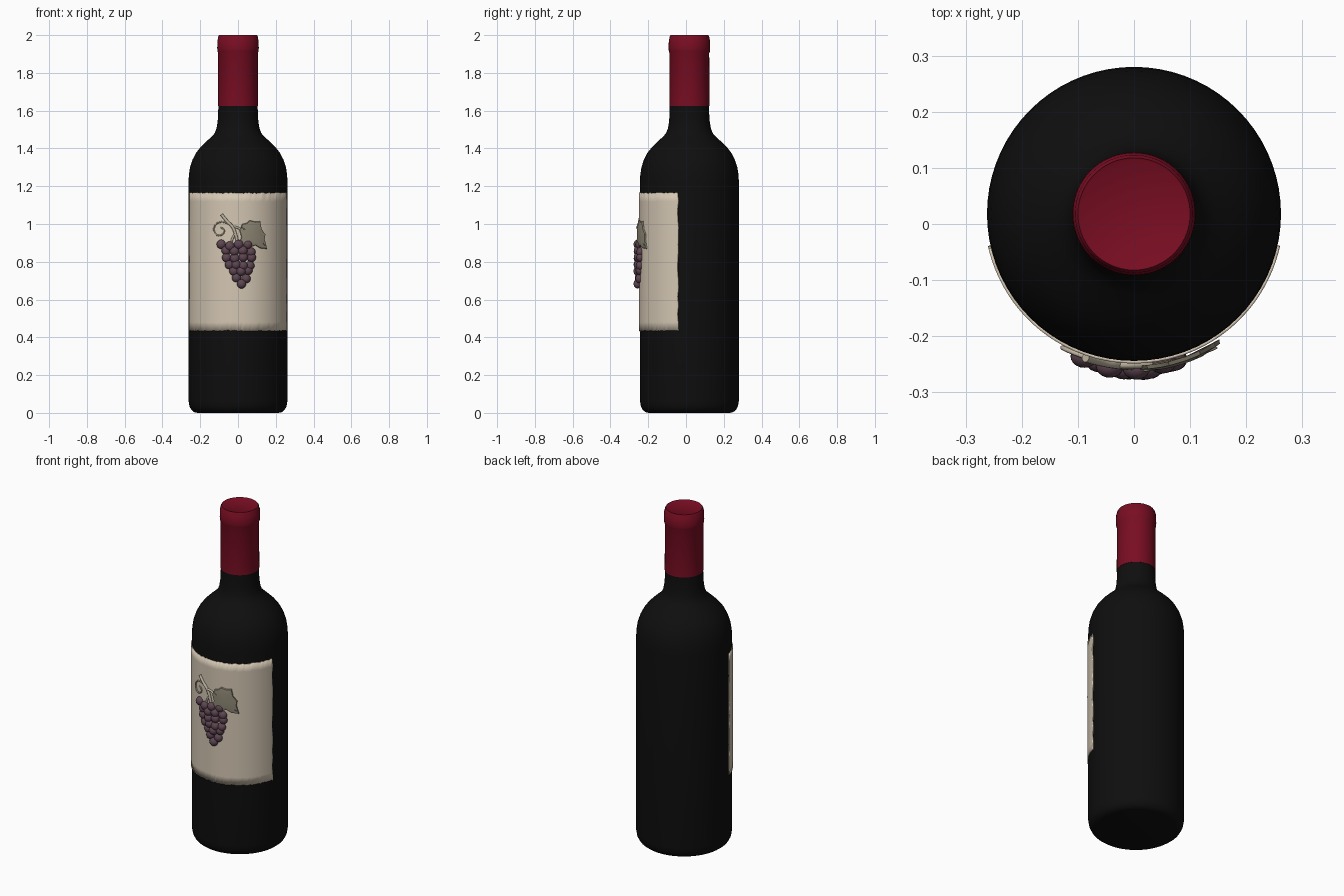
import bpy, bmesh, math, random
from mathutils import Vector

if "Cube" in bpy.data.objects:
    bpy.data.objects.remove(bpy.data.objects["Cube"])
random.seed(4)
CY = 0.018      # bottle axis
LABEL_R = 0.2665


def material(name, rgb):
    m = bpy.data.materials.new(name)
    m.diffuse_color = (*rgb, 1)
    m.use_nodes = True
    m.node_tree.nodes["Principled BSDF"].inputs["Base Color"].default_value = m.diffuse_color
    return m


GLASS = material("black glass", (0.0045, 0.0045, 0.0045))
FOIL = material("crimson foil", (0.19, 0.004, 0.016))
PAPER = material("cream paper", (0.66, 0.57, 0.45))
GRAPE = material("dusky purple", (0.115, 0.062, 0.085))
LEAF = material("olive grey", (0.27, 0.24, 0.175))
STEM = material("pale stem", (0.50, 0.44, 0.34))


def finish(bm, name, mat, angle=40):
    bmesh.ops.recalc_face_normals(bm, faces=bm.faces)
    me = bpy.data.meshes.new(name)
    bm.to_mesh(me)
    bm.free()
    ob = bpy.data.objects.new(name, me)
    bpy.context.collection.objects.link(ob)
    me.materials.append(mat)
    bpy.ops.object.select_all(action='DESELECT')
    ob.select_set(True)
    bpy.context.view_layer.objects.active = ob
    bpy.ops.object.shade_smooth_by_angle(angle=math.radians(angle))
    return ob


def lathe(name, profile, mat, n=72):
    bm = bmesh.new()
    rings = [[bm.verts.new((r * math.cos(2 * math.pi * i / n),
                            CY + r * math.sin(2 * math.pi * i / n), z))
              for i in range(n)] for r, z in profile]
    for a, b in zip(rings, rings[1:]):
        for i in range(n):
            j = (i + 1) % n
            bm.faces.new((a[i], a[j], b[j], b[i]))
    bm.faces.new(rings[0][::-1])
    bm.faces.new(rings[-1])
    return finish(bm, name, mat)


def on_label(x, z, lift=0.0):
    """Point in front of the curved label at front-view position x, z."""
    a = math.asin(x / LABEL_R)
    r = LABEL_R + lift
    return Vector((r * math.sin(a), CY - r * math.cos(a), z))


# Glass bottle
lathe("bottle", [(0.215, 0), (0.232, 0.004), (0.247, 0.016), (0.257, 0.035), (0.262, 0.065),
                 (0.262, 1.22), (0.260, 1.26), (0.254, 1.30), (0.241, 1.34), (0.223, 1.375),
                 (0.200, 1.405), (0.170, 1.435), (0.142, 1.46), (0.124, 1.48), (0.114, 1.505),
                 (0.108, 1.54), (0.105, 1.58), (0.104, 1.64)], GLASS)

# Foil capsule with lip ring
lathe("foil_capsule", [(0.102, 1.625), (0.106, 1.625), (0.105, 1.905), (0.109, 1.915),
                       (0.110, 1.93), (0.109, 1.975), (0.106, 1.98), (0.105, 1.992),
                       (0.100, 2.0), (0.097, 1.998)], FOIL)

# Wrapped paper label with slightly worn edges
bm = bmesh.new()
cols, rows, span = 72, 16, math.radians(77)
grid = []
for i in range(cols + 1):
    lo, hi = 0.435 + random.uniform(-.003, .003), 1.165 + random.uniform(-.003, .003)
    col = []
    for j in range(rows + 1):
        a = -span + 2 * span * i / cols
        if i in (0, cols):
            a += random.uniform(-.012, .012)
        col.append(bm.verts.new((LABEL_R * math.sin(a), CY - LABEL_R * math.cos(a),
                                 lo + (hi - lo) * j / rows)))
    grid.append(col)
for i in range(cols):
    for j in range(rows):
        bm.faces.new((grid[i][j], grid[i + 1][j], grid[i + 1][j + 1], grid[i][j + 1]))
label = finish(bm, "label", PAPER)
mod = label.modifiers.new("thickness", 'SOLIDIFY')
mod.thickness = 0.006

# Grape bunch: rows of (height, first x, last x, count)
bm = bmesh.new()
for z, x0, x1, n in [(0.888, -0.088, 0.05, 4), (0.855, -0.062, 0.068, 4), (0.82, -0.06, 0.07, 4),
                     (0.785, -0.045, 0.062, 4), (0.75, -0.022, 0.052, 3), (0.715, -0.008, 0.042, 2),
                     (0.685, 0.018, 0.018, 1)]:
    for k in range(n):
        t = k / (n - 1) if n > 1 else 0.5
        x = x0 + (x1 - x0) * t
        lift = 0.002 + 0.007 * math.sin(math.pi * t)
        res = bmesh.ops.create_uvsphere(bm, u_segments=20, v_segments=12, radius=0.0245)
        c = on_label(x, z + random.uniform(-.006, .006), lift)
        for v in res["verts"]:
            v.co = Vector((v.co.x, v.co.y * 0.85, v.co.z)) + c
finish(bm, "grapes", GRAPE, 60)

# Vine leaf: jagged outline, raised along the middle
outline = [(0.0, 0.887), (0.018, 0.93), (0.008, 0.965), (0.022, 1.0), (0.045, 1.005), (0.06, 1.02),
           (0.09, 1.012), (0.115, 1.015), (0.122, 0.975), (0.142, 0.945), (0.138, 0.92),
           (0.15, 0.868), (0.115, 0.872), (0.09, 0.888), (0.06, 0.875), (0.03, 0.885)]
bm = bmesh.new()
mid = Vector((0.075, 0.94))
rings = []
for s, lift in [(1, 0.004), (0.96, 0.011), (0.55, 0.015)]:
    rings.append([bm.verts.new(on_label(*(mid + (Vector(p) - mid) * s), lift)) for p in outline])
tip = bm.verts.new(on_label(mid.x, mid.y, 0.013))
n = len(outline)
for i in range(n):
    j = (i + 1) % n
    for a, b in zip(rings, rings[1:]):
        bm.faces.new((a[i], a[j], b[j], b[i]))
    bm.faces.new((rings[-1][i], rings[-1][j], tip))
bm.faces.new(rings[0])
finish(bm, "leaf", LEAF)


# Stem, tendril and leaf vein as tubes over the label
def tube(name, pts, radius, mat, lift=0.004):
    cu = bpy.data.curves.new(name, 'CURVE')
    cu.dimensions = '3D'
    cu.bevel_depth = radius
    cu.bevel_resolution = 3
    cu.use_fill_caps = True
    cu.resolution_u = 8
    sp = cu.splines.new('NURBS')
    sp.points.add(len(pts) - 1)
    for p, (x, z) in zip(sp.points, pts):
        p.co = (*on_label(x, z, lift), 1)
    sp.use_endpoint_u = True
    sp.order_u = 3
    ob = bpy.data.objects.new(name, cu)
    bpy.context.collection.objects.link(ob)
    cu.materials.append(mat)


tube("stem", [(-0.085, 1.05), (-0.06, 1.015), (-0.03, 0.99), (-0.012, 0.95), (0.0, 0.89)], 0.008, STEM)
tube("leaf_stalk", [(-0.025, 0.985), (0.0, 0.985), (0.03, 0.96)], 0.006, STEM)
tube("bunch_stalk", [(-0.012, 0.95), (-0.03, 0.93), (-0.035, 0.9)], 0.006, STEM)
tube("tendril", [(-0.03, 0.99), (-0.07, 1.015), (-0.115, 1.005), (-0.13, 0.97), (-0.11, 0.935),
                 (-0.075, 0.945), (-0.07, 0.975), (-0.09, 0.98)], 0.004, STEM)
tube("leaf_vein", [(0.015, 0.985), (0.075, 0.94), (0.14, 0.885)], 0.002, LEAF, 0.014)
